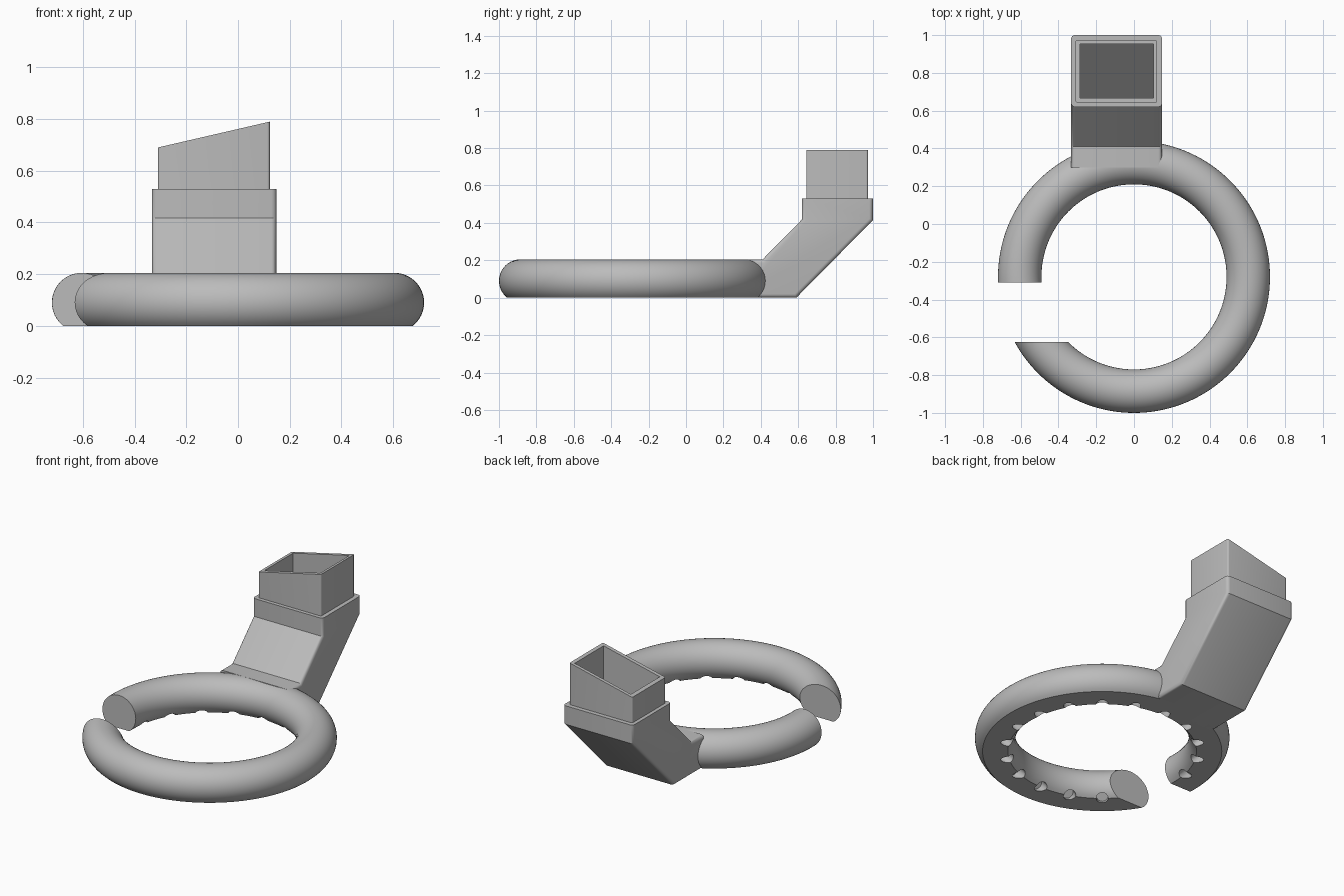
import bpy, bmesh, math
from mathutils import Vector, Matrix

if "Cube" in bpy.data.objects:
    bpy.data.objects.remove(bpy.data.objects["Cube"], do_unlink=True)

grey = bpy.data.materials.new("plain grey")
grey.use_nodes = True
grey.diffuse_color = (0.5, 0.5, 0.5, 1)
grey.node_tree.nodes["Principled BSDF"].inputs["Base Color"].default_value = (0.5, 0.5, 0.5, 1)

RING_Y, RING_R, TUBE_R, TUBE_Z = -0.28, 0.605, 0.115, 0.09


def finish(bm, name):
    bmesh.ops.recalc_face_normals(bm, faces=bm.faces)
    mesh = bpy.data.meshes.new(name)
    bm.to_mesh(mesh)
    bm.free()
    mesh.materials.append(grey)
    ob = bpy.data.objects.new(name, mesh)
    bpy.context.collection.objects.link(ob)
    return ob


def select(ob):
    bpy.ops.object.select_all(action="DESELECT")
    ob.select_set(True)
    bpy.context.view_layer.objects.active = ob


def extrude_x(profile, x0, x1):
    """Prism from a (y, z) outline."""
    bm = bmesh.new()
    face = bm.faces.new([bm.verts.new((x0, y, z)) for y, z in profile])
    geo = bmesh.ops.extrude_face_region(bm, geom=[face])["geom"]
    bmesh.ops.translate(bm, vec=(x1 - x0, 0, 0),
                        verts=[v for v in geo if isinstance(v, bmesh.types.BMVert)])
    return bm


def box(x0, x1, y0, y1, z0, z1):
    return extrude_x([(y0, z0), (y1, z0), (y1, z1), (y0, z1)], x0, x1)


def round_edges(bm, rule, width):
    edges = [e for e in bm.edges if rule(*[v.co for v in e.verts])]
    bmesh.ops.bevel(bm, geom=edges, offset=width, segments=4, profile=0.5, affect="EDGES")


def cut(ob, cutter):
    cutter.hide_render = True
    mod = ob.modifiers.new("cut", "BOOLEAN")
    mod.operation, mod.solver, mod.object = "DIFFERENCE", "EXACT", cutter
    select(ob)
    bpy.ops.object.modifier_apply(modifier=mod.name)
    bpy.data.objects.remove(cutter, do_unlink=True)


def smooth(ob):
    select(ob)
    bpy.ops.object.shade_smooth_by_angle(angle=math.radians(30))


# Ring: round tube with a flat underside
bm = bmesh.new()
low = math.asin(TUBE_Z / TUBE_R)
steps, turns = 32, 144
loops = []
for i in range(turns):
    a = math.tau * i / turns
    loop = []
    for j in range(steps + 1):
        t = -low + (math.pi + 2 * low) * j / steps
        r = RING_R + TUBE_R * math.cos(t)
        loop.append(bm.verts.new((r * math.cos(a), RING_Y + r * math.sin(a),
                                  TUBE_Z + TUBE_R * math.sin(t))))
    loops.append(loop)
for i in range(turns):
    p, q = loops[i], loops[(i + 1) % turns]
    for j in range(steps + 1):
        k = (j + 1) % (steps + 1)
        bm.faces.new((p[j], q[j], q[k], p[k]))
ring = finish(bm, "ring")

# Gap in the ring
cut(ring, finish(box(-1, -0.2, -0.625, -0.31, -0.2, 0.5), "gap_cutter"))

# Slanted outlet holes along the inner lower edge
bm = bmesh.new()
edge_r = RING_R - TUBE_R * math.cos(low)
for i in range(18):
    a = math.radians(10 + 20 * i)
    if i == 9:  # falls in the gap
        continue
    out = Vector((math.cos(a), math.sin(a), 0))
    axis = (out + Vector((0, 0, 1))).normalized()
    place = Matrix.Translation(out * edge_r + Vector((0, RING_Y, 0)))
    bmesh.ops.create_cone(bm, cap_ends=True, segments=24, radius1=0.034, radius2=0.034,
                          depth=0.13, matrix=place @ axis.to_track_quat("Z", "Y").to_matrix().to_4x4())
cut(ring, finish(bm, "hole_cutter"))
smooth(ring)

# Duct: bent rectangular pipe rising behind the ring
bm = extrude_x([(0.3, 0), (0.59, 0), (1, 0.415), (1, 0.53), (0.62, 0.53),
                (0.62, 0.418), (0.41, 0.205), (0.3, 0.205)], -0.333, 0.149)
round_edges(bm, lambda a, b: abs(a.x - b.x) < 0.001 and min(a.z, b.z) < 0.52
            and max(a.y, b.y) > 0.35, 0.02)
duct = finish(bm, "duct")

# Collar: narrower socket with a slanted rim
bm = box(-0.31, 0.123, 0.643, 0.973, 0.5, 0.69)
for v in bm.verts:
    if v.co.z > 0.6 and v.co.x > 0:
        v.co.z = 0.79
round_edges(bm, lambda a, b: abs(a.x - b.x) + abs(a.y - b.y) < 0.001, 0.01)
collar = finish(bm, "collar")

# Hollow passage through collar and duct
for part in (collar, duct):
    passage = extrude_x([(0.952, 1), (0.952, 0.412), (0.58, 0.04), (0.4, 0.04),
                         (0.4, 0.15), (0.667, 0.417), (0.667, 1)], -0.286, 0.102)
    cut(part, finish(passage, "passage_cutter"))
    smooth(part)
